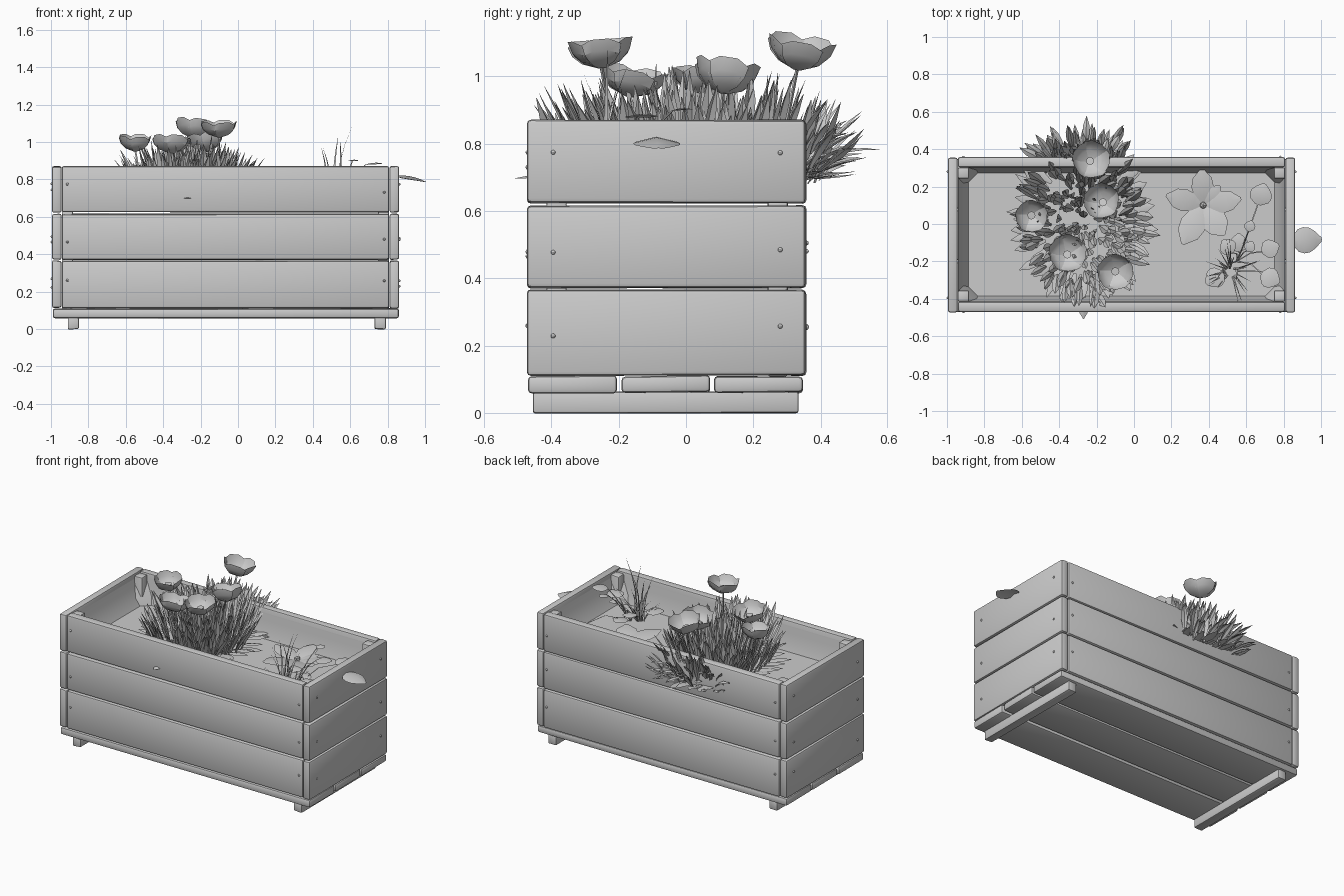
import bpy, bmesh, math, random
from math import sin, cos, pi, radians
from mathutils import Vector, Matrix

if "Cube" in bpy.data.objects:
    bpy.data.objects.remove(bpy.data.objects["Cube"])

random.seed(7)
R = random.uniform
SOIL = 0.68


def finish(name, bm, smooth=None):
    me = bpy.data.meshes.new(name)
    bm.to_mesh(me)
    bm.free()
    ob = bpy.data.objects.new(name, me)
    bpy.context.collection.objects.link(ob)
    if smooth:
        bpy.ops.object.select_all(action='DESELECT')
        ob.select_set(True)
        bpy.context.view_layer.objects.active = ob
        bpy.ops.object.shade_smooth_by_angle(angle=radians(smooth))
    return ob


def plank(name, x0, x1, y0, y1, z0, z1, bevel=0.012, jitter=0.003):
    bm = bmesh.new()
    bmesh.ops.create_cube(bm, size=1)
    for v in bm.verts:
        v.co = Vector((x0 + (v.co.x + .5) * (x1 - x0), y0 + (v.co.y + .5) * (y1 - y0),
                       z0 + (v.co.z + .5) * (z1 - z0)))
        v.co.z += R(-jitter, jitter)
    bmesh.ops.bevel(bm, geom=bm.edges[:], offset=bevel, segments=2, profile=0.5, affect='EDGES')
    return finish(name, bm, 35)


def strip(bm, rows):
    """Skin a list of equal-length rows of points."""
    vs = [[bm.verts.new(p) for p in r] for r in rows]
    for a, b in zip(vs, vs[1:]):
        for i in range(len(a) - 1):
            bm.faces.new((a[i], a[i + 1], b[i + 1], b[i]))


def leaf(bm, base, az, length, width, lean0, lean1, fold=0.3, shape=(.3, .6, 1, .85, .05)):
    """Blade bending from lean0 to lean1 (degrees from vertical) along azimuth az."""
    p = Vector(base)
    out, side = Vector((cos(az), sin(az), 0)), Vector((-sin(az), cos(az), 0))
    n, rows = len(shape), []
    for i, s in enumerate(shape):
        a = radians(lean0 + (lean1 - lean0) * i / (n - 1))
        d = out * sin(a) + Vector((0, 0, cos(a)))
        up = d.cross(side)
        w = width / 2 * s
        rows.append([p - side * w - up * w * fold, p.copy(), p + side * w - up * w * fold])
        p = p + d * (length / (n - 1))
    strip(bm, rows)


def stem(bm, pts, r):
    """Thin triangular tube along points."""
    strip(bm, [[Vector(p) + Vector((cos(k * 2 * pi / 3), sin(k * 2 * pi / 3), 0)) * r
                for k in range(4)] for p in pts])


# --- crate boards: three courses on each side
courses = [(0.112, 0.366), (0.371, 0.616), (0.624, 0.87)]
for i, (a, b) in enumerate(courses):
    plank(f"front_board_{i}", -0.942, 0.808, -0.47, -0.415, a, b)
    plank(f"back_board_{i}", -0.942, 0.808, 0.303, 0.358, a, b)
    plank(f"left_board_{i}", -0.995, -0.943, -0.473, 0.355, a, b)
    plank(f"right_board_{i}", 0.81, 0.862, -0.473, 0.355, a, b)

# --- corner posts, floor slats and feet
for x in (-0.942, 0.748):
    for y in (-0.415, 0.243):
        plank("corner_post", x, x + .06, y, y + .06, 0.11, 0.862, .008)
for y0, y1 in ((-0.47, -0.205), (-0.192, 0.072), (0.083, 0.348)):
    plank("floor_slat", -0.99, 0.86, y0, y1, 0.06, 0.11)
for x in (-0.91, 0.73):
    plank("foot", x, x + .06, -0.455, 0.335, 0.0, 0.062, .008)

# --- screw heads
bm = bmesh.new()
for a, b in courses:
    spots = []
    for y in (-0.395, 0.28):
        spots += [(0.862, y, 0), (-0.995, y, 0)]
    for x in (-0.912, 0.782):
        spots += [(x, -0.47, 0), (x, 0.358, 0)]
    for x, y, _ in spots:
        m = Matrix.Translation((x, y, (a + b) / 2 + R(-.03, .03)))
        bmesh.ops.create_uvsphere(bm, u_segments=8, v_segments=6, radius=0.007, matrix=m)
finish("screw_heads", bm, 40)

# --- liner with chamfered corners, closed by the soil
bm = bmesh.new()
loops = []
for z, ins, ch in ((0.84, 0.0, .05), (0.79, .012, .06), (0.73, .03, .07), (SOIL, .058, .05)):
    x0, x1, y0, y1 = -0.942 + ins, 0.808 - ins, -0.415 + ins * .5, 0.303 - ins * .5
    c = [(x0 + ch, y0), (x1 - ch, y0), (x1, y0 + ch), (x1, y1 - ch),
         (x1 - ch, y1), (x0 + ch, y1), (x0, y1 - ch), (x0, y0 + ch)]
    loops.append([bm.verts.new((x, y, z)) for x, y in c])
for a, b in zip(loops, loops[1:]):
    for i in range(8):
        bm.faces.new((a[(i + 1) % 8], a[i], b[i], b[(i + 1) % 8]))
bm.faces.new(loops[-1])
finish("liner_and_soil", bm, 30)

# --- dense clump of upright leaves, spilling over the back wall
bm = bmesh.new()
for i in range(300):
    r, t = math.sqrt(R(0, 1)), R(0, 2 * pi)
    x, y = -0.27 + .27 * r * cos(t), 0.02 + .37 * r * sin(t)
    lean = 6 + 34 * r ** 2
    az = t + R(-.5, .5)
    leaf(bm, (x, y, SOIL + R(0, .04)), az, R(.2, .37) * (1 - .22 * r), R(.03, .05),
         lean * .6 + R(-5, 5), lean + R(-8, 16), .45)
for i in range(40):
    t = R(.1, 1) * pi
    leaf(bm, (-0.27 + .2 * cos(t), 0.36 + R(-.03, .05), SOIL + R(.0, .1)), pi / 2 + (t - pi / 2) * .7,
         R(.1, .2), R(.03, .045), R(25, 60), R(50, 120), .4)
# low leaves around the foot of the clump
for i in range(46):
    t = i / 46 * 2 * pi
    leaf(bm, (-0.27 + .22 * cos(t), 0.03 + .3 * sin(t), SOIL + R(.005, .03)), t + R(-.3, .3),
         R(.14, .2), R(.04, .06), R(70, 85), R(85, 96), .2)
leaf(bm, (-0.27, -0.38, 0.71), -pi / 2, .13, .05, 90, 105)
finish("clump_leaves", bm, 30)

# --- cup flowers: overlapping petals on a stem, with a seed head
cups = [(-0.24, .33, 1.02, .1, .1), (-0.16, .11, .95, .095, .1), (-0.55, .05, .95, .085, .09),
        (-0.36, -.17, .94, .1, .09), (-0.1, -.25, 1.025, .095, .09), ]
petals, stems = bmesh.new(), bmesh.new()
for x, y, z, rad, h in cups:
    tilt = Matrix.Rotation(R(-.2, .2), 4, 'X') @ Matrix.Rotation(R(-.2, .2), 4, 'Y')
    m = Matrix.Translation((x, y, z)) @ tilt
    for k in range(5):
        rows = []
        for f, hz in ((.12, 0), (.6, .22), (.88, .55), (1, .95)):
            row = []
            for s in (-1, -.4, .4, 1):
                a = k * 2 * pi / 5 + s * .7
                drop = (abs(s) > .9) * .2 * hz
                q = f * rad * (1 + .04 * (s > 0))
                row.append(m @ Vector((q * cos(a), q * sin(a), h * (hz - drop))))
            rows.append(row)
        strip(petals, rows)
    bmesh.ops.create_cone(petals, cap_ends=True, segments=8, radius1=.012, radius2=.022, depth=.04,
                          matrix=m @ Matrix.Translation((0, 0, .02)))
    stem(stems, [(x * .7 - .08, y * .7, SOIL), (x * .9 - .03, y * .9, (z + SOIL) / 2), (x, y, z)], .006)
finish("cup_petals", petals, 25)
finish("cup_stems", stems, 60)

# --- wide flat bloom lying low on the soil
bm = bmesh.new()
wide = (.3, .75, 1, .85, .12)
for deg, ln, w in ((92, .2, .12), (165, .21, .12), (10, .21, .12), (-118, .24, .14), (-55, .2, .14), (50, .14, .08)):
    leaf(bm, (.37, .1, SOIL + .02), radians(deg), ln, w, 72, 96, .15, wide)
bmesh.ops.create_icosphere(bm, subdivisions=1, radius=.02, matrix=Matrix.Translation((.37, .1, SOIL + .03)))
finish("flat_bloom", bm, 30)

# --- round leaves on thin curved stalks
bm = bmesh.new()
disc = (.25, .85, 1, .95, .65, .15)
for x, y, z, s in ((.68, .16, .75, .12), (.73, -.13, .88, .1), (.43, -.29, .74, .11), (.73, -.29, .78, .11),
                   (.5, -.12, .76, .09), (.62, -.01, .9, .06), (.62, -.12, .82, .06), (.56, -.1, .72, .1)):
    az = math.atan2(y + .2, x - .56)
    c = Vector((x - cos(az) * s / 2, y - sin(az) * s / 2, z))
    leaf(bm, c, az, s, s, 75, 105, .15, disc)
    root = Vector((.55, -.2, SOIL))
    mid = (root + c) / 2 + Vector((.01, .02, .05))
    stem(bm, [root, mid, c], .004)
finish("round_leaves", bm, 30)

# --- leaf hanging out through the right wall
bm = bmesh.new()
leaf(bm, (.845, -.09, .82), 0.05, .165, .14, 88, 122, .25, disc)
finish("outer_leaf", bm, 30)

# --- tuft of thin grass
bm = bmesh.new()
for i in range(26):
    t = R(0, 2 * pi)
    leaf(bm, (.52 + .03 * cos(t), -.25 + .03 * sin(t), SOIL), t, R(.12, .24), .008,
         R(5, 35), R(50, 110), .3, (1, .9, .7, .4, .1))
for x, az, ln in ((.5, 2.5, .3), (.53, .1, .41), (.51, 1.2, .36), (.48, -2.2, .3), (.55, -1.6, .34)):
    leaf(bm, (x, -.24, SOIL), az, ln, .012, 0, 30, .3, (.7, 1, 1, .6, .1))
finish("grass_tuft", bm, 30)
